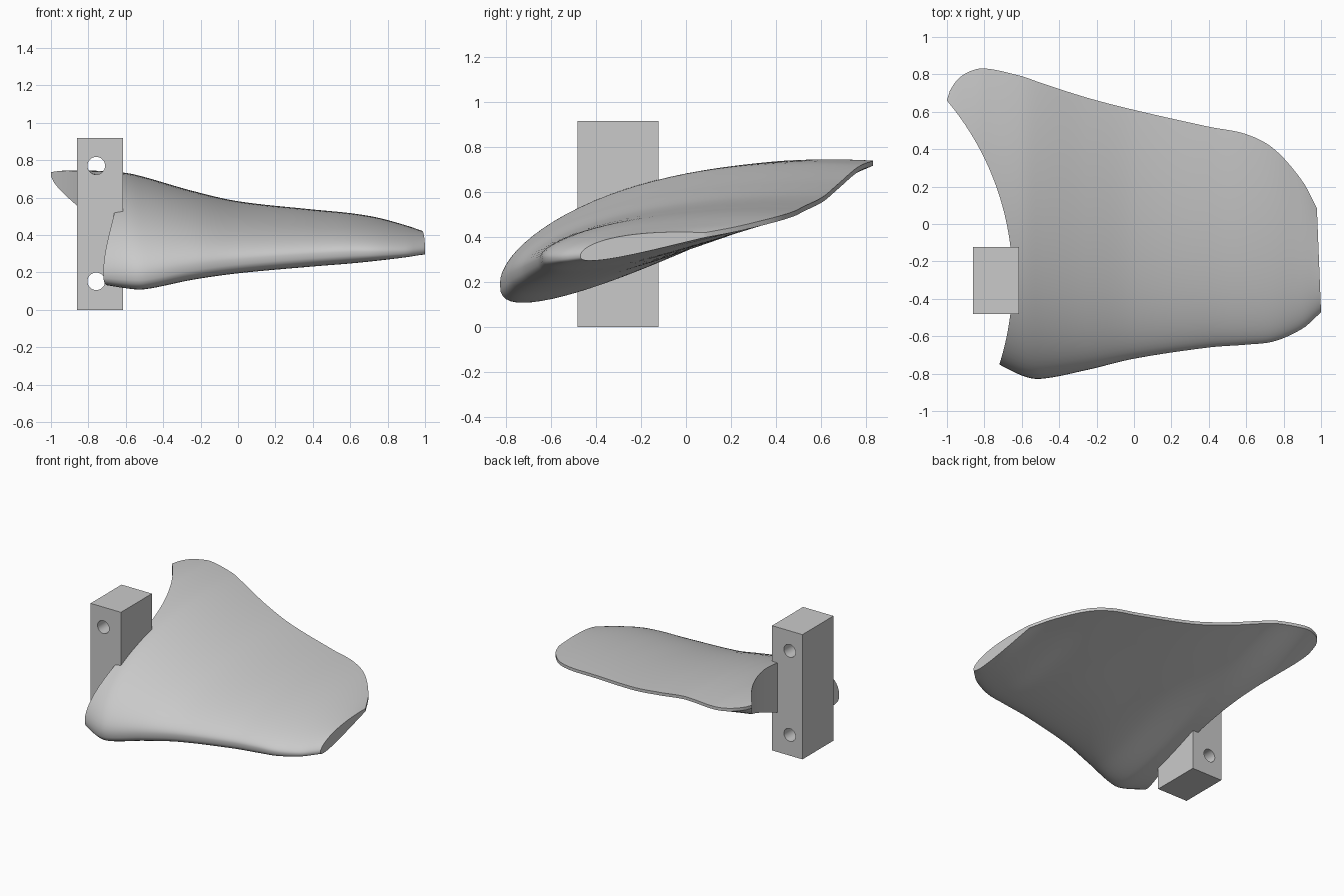
import bpy, bmesh, math
from mathutils import Vector

cube = bpy.data.objects.get("Cube")
if cube:
    bpy.data.objects.remove(cube, do_unlink=True)

grey = bpy.data.materials.new("plain_grey")
grey.use_nodes = True
grey.diffuse_color = (0.59, 0.59, 0.59, 1)
grey.node_tree.nodes["Principled BSDF"].inputs["Base Color"].default_value = grey.diffuse_color


def make_object(name, bm):
    bmesh.ops.recalc_face_normals(bm, faces=bm.faces)
    mesh = bpy.data.meshes.new(name)
    bm.to_mesh(mesh)
    bm.free()
    mesh.materials.append(grey)
    obj = bpy.data.objects.new(name, mesh)
    bpy.context.collection.objects.link(obj)
    return obj


def cylinder(name, center, radius, depth, axis, sides):
    bm = bmesh.new()
    bmesh.ops.create_cone(bm, cap_ends=True, segments=sides, radius1=radius,
                          radius2=radius, depth=depth)
    turn = Vector((0, 0, 1)).rotation_difference(Vector(axis)).to_matrix()
    bmesh.ops.rotate(bm, verts=bm.verts, matrix=turn)
    bmesh.ops.translate(bm, verts=bm.verts, vec=center)
    return make_object(name, bm)


def cut(obj, cutter):
    """Subtract the cutter, then throw it away."""
    cutter.hide_render = True
    mod = obj.modifiers.new("cut", "BOOLEAN")
    mod.operation, mod.solver, mod.object = "DIFFERENCE", "EXACT", cutter
    bpy.context.view_layer.objects.active = obj
    bpy.ops.object.modifier_apply(modifier=mod.name)
    bpy.data.objects.remove(cutter, do_unlink=True)


def smooth(obj, angle):
    bpy.ops.object.select_all(action="DESELECT")
    obj.select_set(True)
    bpy.context.view_layer.objects.active = obj
    bpy.ops.object.shade_smooth_by_angle(angle=math.radians(angle))


# Blade stations: x, front y, rear y, front z, rear z, upper bulge, lower bulge
STATIONS = [
    (-1.03, -.6, .5, .2, .73, .22, .09),
    (-1, -.62, .67, .2, .735, .22, .09),
    (-.95, -.65, .765, .2, .74, .23, .09),
    (-.88, -.68, .815, .2, .74, .24, .095),
    (-.8, -.71, .832, .2, .74, .24, .105),
    (-.6, -.81, .79, .195, .725, .24, .14),
    (-.5, -.828, .755, .195, .705, .225, .145),
    (-.25, -.78, .675, .24, .635, .17, .13),
    (0, -.72, .61, .27, .58, .125, .115),
    (.4, -.66, .52, .3, .535, .1, .1),
    (.6, -.645, .48, .31, .515, .09, .09),
    (.75, -.627, .4, .31, .49, .08, .07),
    (.9, -.56, .23, .31, .448, .065, .045),
    (.97, -.5, .1, .315, .423, .055, .035),
    (1.03, -.44, -.03, .32, .4, .048, .03),
]


def slope(i, k):
    a, b = STATIONS[max(i - 1, 0)], STATIONS[min(i + 1, len(STATIONS) - 1)]
    return (b[k] - a[k]) / (b[0] - a[0])


def station_at(x):
    """Cubic blend between neighbouring stations."""
    i = max(j for j in range(len(STATIONS) - 1) if STATIONS[j][0] <= x)
    a, b = STATIONS[i], STATIONS[i + 1]
    w = b[0] - a[0]
    s = (x - a[0]) / w
    ease = s * s * (3 - 2 * s)
    return [a[k] + (b[k] - a[k]) * ease + w * s * (1 - s)
            * ((1 - s) * slope(i, k) - s * slope(i + 1, k)) for k in range(1, 7)]


def section(x, steps=36, edge=0.022):
    """Closed airfoil loop: over the top to the rear, then back underneath."""
    y0, y1, z0, z1, up, low = station_at(x)
    top, bottom = [], []
    for n in range(steps + 1):
        t = (1 - math.cos(math.pi * n / steps)) / 2
        y, z = y0 + (y1 - y0) * t, z0 + (z1 - z0) * t
        rise = up * t ** .5 * (1 - t) / .385
        drop = low * t ** .35 * (1 - t) ** 1.15 / .44
        top.append((x, y, z + rise))
        bottom.append((x, y, z - drop - edge * t))
    return top + bottom[:0:-1]


# Blade lofted along x
bm = bmesh.new()
x_start, x_end, count = STATIONS[0][0], STATIONS[-1][0], 90
loops = []
for n in range(count + 1):
    x = x_start + (x_end - x_start) * n / count
    loops.append([bm.verts.new(p) for p in section(x)])
for a, b in zip(loops, loops[1:]):
    for j in range(len(a)):
        k = (j + 1) % len(a)
        bm.faces.new((a[j], a[k], b[k], b[j]))
for end in (loops[0], loops[-1]):
    bm.faces.new(end)

# Slightly slanted flat tip
result = bmesh.ops.bisect_plane(bm, geom=bm.verts[:] + bm.edges[:] + bm.faces[:],
                                plane_co=(1, -.47, 0), plane_no=(1, .04, 0),
                                clear_outer=True)
rim = [e for e in result["geom_cut"] if isinstance(e, bmesh.types.BMEdge)]
bmesh.ops.contextual_create(bm, geom=rim)
blade = make_object("blade", bm)

# Round hub clearance at the root
cut(blade, cylinder("root_cutter", (-2.14, -.3, .5), 1.49, 3, (0, 0, 1), 256))
smooth(blade, 35)

# Mounting block with two bolt holes
bm = bmesh.new()
bmesh.ops.create_cube(bm, size=1)
bmesh.ops.scale(bm, verts=bm.verts, vec=(.247, .36, .917))
bmesh.ops.translate(bm, verts=bm.verts, vec=(-.738, -.302, .4585))
block = make_object("mounting_block", bm)
for height in (.152, .77):
    cut(block, cylinder("bolt_cutter", (-.758, -.3, height), .047, 1, (0, 1, 0), 40))
smooth(block, 35)
